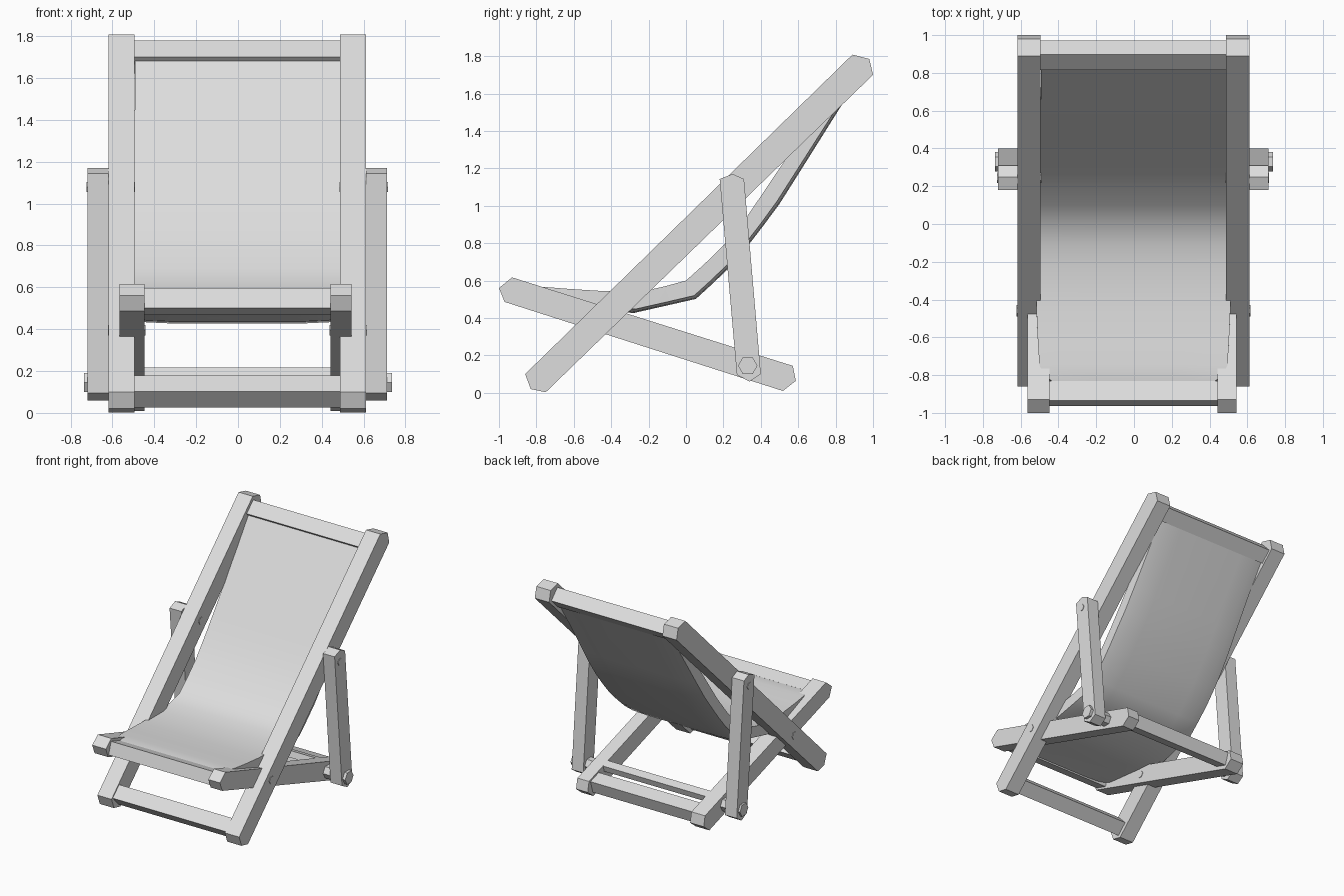
import bpy, bmesh, math

cube = bpy.data.objects.get("Cube")
if cube:
    bpy.data.objects.remove(cube, do_unlink=True)

grey = bpy.data.materials.new("light_grey")
grey.use_nodes = True
grey.diffuse_color = (0.73, 0.73, 0.73, 1)
grey.node_tree.nodes["Principled BSDF"].inputs["Base Color"].default_value = (0.73, 0.73, 0.73, 1)


def finish(name, bm):
    bmesh.ops.recalc_face_normals(bm, faces=bm.faces)
    mesh = bpy.data.meshes.new(name)
    bm.to_mesh(mesh)
    bm.free()
    mesh.materials.append(grey)
    obj = bpy.data.objects.new(name, mesh)
    bpy.context.collection.objects.link(obj)
    return obj


def prism(name, profile, x0, x1):
    """Extrude a (y, z) outline from x0 to x1."""
    bm = bmesh.new()
    face = bm.faces.new([bm.verts.new((x0, y, z)) for y, z in profile])
    ext = bmesh.ops.extrude_face_region(bm, geom=[face])
    verts = [v for v in ext["geom"] if isinstance(v, bmesh.types.BMVert)]
    bmesh.ops.translate(bm, verts=verts, vec=(x1 - x0, 0, 0))
    return finish(name, bm)


def bar(name, corner, along, length, depth, x0, x1):
    """Rectangular crossbar aligned with a rail; corner is its upper front edge."""
    y, z = corner
    ay, az = along
    dy, dz = az, -ay
    prism(name, [(y, z), (y + ay * length, z + az * length),
                 (y + ay * length + dy * depth, z + az * length + dz * depth),
                 (y + dy * depth, z + dz * depth)], x0, x1)


def hexagon(y, z, r):
    return [(y + r * math.cos(math.pi * i / 3), z + r * math.sin(math.pi * i / 3)) for i in range(6)]


# Side members: chamfered outlines and their x ranges
back_rail = [(-0.86, 0.10), (-0.83, 0.02), (-0.75, 0.003), (1.0, 1.70), (0.98, 1.785), (0.89, 1.808)]
seat_rail = [(-1.0, 0.56), (-0.97, 0.486), (0.518, 0.01), (0.587, 0.064), (0.571, 0.144), (-0.93, 0.617)]
strut = [(0.18, 1.143), (0.25, 1.17), (0.31, 1.143), (0.40, 0.10), (0.34, 0.06), (0.272, 0.096)]
sides = {
    "right": [(-0.618, -0.495), (-0.565, -0.447), (-0.72, -0.618)],
    "left": [(0.488, 0.612), (0.442, 0.543), (0.612, 0.712)],
}
for side, (back_x, seat_x, strut_x) in sides.items():
    prism(side + "_back_rail", back_rail, *back_x)
    prism(side + "_seat_rail", seat_rail, *seat_x)
    prism(side + "_strut", strut, *strut_x)
    s = 1 if side == "left" else -1
    inner, rail_in, rail_out, outer = sorted(abs(x) for x in (seat_x[0], seat_x[1], *back_x, *strut_x))[::1][0:1] + \
        [min(map(abs, back_x)), max(map(abs, back_x)), max(map(abs, strut_x))]
    # Pivot pins and the large lower bolt
    prism(side + "_seat_pin", hexagon(-0.46, 0.395, 0.03), s * (inner - 0.004), s * (rail_out + 0.004))
    prism(side + "_strut_pin", hexagon(0.245, 1.08, 0.028), s * (rail_in - 0.004), s * (outer + 0.004))
    prism(side + "_strut_bolt", hexagon(0.33, 0.145, 0.052), s * 0.52, s * 0.735)

# Crossbars
up = (0.719, 0.695)
back = (0.953, -0.302)
bar("bottom_crossbar", (-0.845, 0.103), up, 0.11, 0.107, -0.495, 0.488)
bar("top_crossbar", (0.815, 1.70), up, 0.113, 0.108, -0.495, 0.488)
bar("seat_front_crossbar", (-0.934, 0.596), back, 0.108, 0.10, -0.447, 0.442)
bar("seat_rear_crossbar", (0.45, 0.168), back, 0.108, 0.10, -0.447, 0.442)
bar("seat_rear_slat", (0.335, 0.218), back, 0.065, 0.05, -0.447, 0.442)

# Padded sling: rows of upper point, lower point and half width
rows = [
    ((0.832, 1.682), (0.887, 1.625), 0.49),
    ((0.68, 1.462), (0.757, 1.418), 0.49),
    ((0.523, 1.234), (0.60, 1.168), 0.495),
    ((0.42, 1.081), (0.50, 1.01), 0.50),
    ((0.336, 0.956), (0.411, 0.89), 0.505),
    ((0.27, 0.873), (0.33, 0.785), 0.505),
    ((0.203, 0.79), (0.235, 0.673), 0.505),
    ((0.10, 0.69), (0.145, 0.586), 0.505),
    ((0.0, 0.60), (0.053, 0.502), 0.505),
    ((-0.11, 0.570), (-0.11, 0.465), 0.508),
    ((-0.22, 0.545), (-0.278, 0.427), 0.513),
    ((-0.46, 0.545), (-0.47, 0.437), 0.513),
    ((-0.62, 0.555), (-0.62, 0.453), 0.506),
    ((-0.745, 0.565), (-0.75, 0.465), 0.498),
    ((-0.80, 0.566), (-0.81, 0.47), 0.475),
    ((-0.84, 0.562), (-0.85, 0.472), 0.42),
]
bm = bmesh.new()
rings = []
for (ty, tz), (by, bz), w in rows:
    # Flat top, straight sides and a shallow rounded underside
    section = [(-1, 0), (-0.5, 0), (0, 0), (0.5, 0), (1, 0),
               (1, 0.82), (0.85, 0.95), (0.6, 1), (0, 1), (-0.6, 1), (-0.85, 0.95), (-1, 0.82)]
    rings.append([bm.verts.new((u * w - 0.003, ty + (by - ty) * t, tz + (bz - tz) * t)) for u, t in section])
for a, b in zip(rings, rings[1:]):
    for i in range(len(a)):
        j = (i + 1) % len(a)
        bm.faces.new((a[i], b[i], b[j], a[j]))
bm.faces.new(rings[0])
bm.faces.new(rings[-1])
sling = finish("fabric_sling", bm)
bpy.ops.object.select_all(action="DESELECT")
sling.select_set(True)
bpy.context.view_layer.objects.active = sling
bpy.ops.object.shade_smooth_by_angle(angle=math.radians(40))
